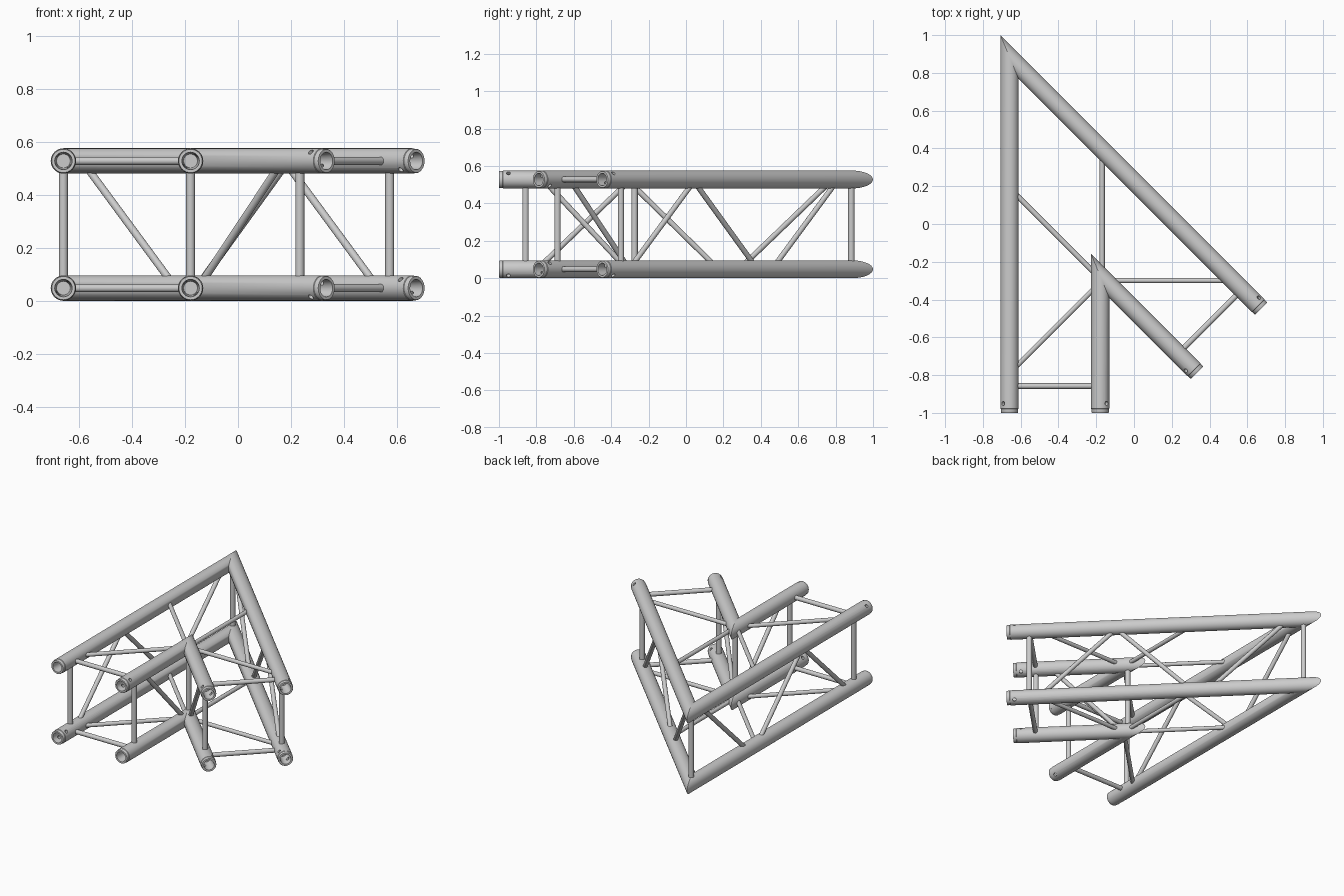
import bpy, bmesh
from math import radians, sin, cos, tan, pi
from mathutils import Matrix, Vector

if "Cube" in bpy.data.objects:
    bpy.data.objects.remove(bpy.data.objects["Cube"], do_unlink=True)

# Main dimensions
R = 0.048                      # chord radius
GAP = 0.48                     # chord spacing
FRONT = -1.0                   # open end of the straight arm
LOW, HIGH = 0.05, 0.53         # chord heights
HALF = radians(22.5)           # half of the corner angle
OUT_X, IN_X = -0.659, -0.659 + GAP
OUT_Y = 0.884
IN_Y = OUT_Y - GAP / tan(HALF)
TIE_Y = -0.858
SIDES = 32

metal = bpy.data.materials.new("Aluminium grey")
metal.use_nodes = True
GREY = (0.6, 0.6, 0.6, 1)
metal.diffuse_color = GREY
metal.node_tree.nodes["Principled BSDF"].inputs["Base Color"].default_value = GREY

# The second arm is the first one reflected in the mitre plane
normal = Vector((cos(HALF), sin(HALF), 0))
apex = Vector((OUT_X, OUT_Y, 0))
REFLECT = Matrix.Translation(apex) @ Matrix.Scale(-1, 4, normal) @ Matrix.Translation(-apex)


def add_object(name, mesh):
    mesh.materials.clear()
    mesh.materials.append(metal)
    mesh.shade_smooth()
    mesh.set_sharp_from_angle(angle=radians(35))
    obj = bpy.data.objects.new(name, mesh)
    bpy.context.collection.objects.link(obj)
    return obj


def to_mesh(name, bm):
    bmesh.ops.recalc_face_normals(bm, faces=bm.faces)
    mesh = bpy.data.meshes.new(name)
    bm.to_mesh(mesh)
    bm.free()
    return mesh


def add_reflection(obj, name):
    mesh = obj.data.copy()
    mesh.transform(REFLECT)
    mesh.flip_normals()
    add_object(name, mesh)


def rod_mesh(name, a, b, radius, sides=16):
    a, b = Vector(a), Vector(b)
    turn = (b - a).to_track_quat('Z', 'Y').to_matrix().to_4x4()
    bm = bmesh.new()
    bmesh.ops.create_cone(bm, cap_ends=True, segments=sides, radius1=radius, radius2=radius,
                          depth=(b - a).length, matrix=Matrix.Translation((a + b) / 2) @ turn)
    return to_mesh(name, bm)


def rod(name, a, b, radius, both=True):
    obj = add_object("straight_arm_" + name if both else name, rod_mesh(name, a, b, radius))
    if both:
        add_reflection(obj, "angled_arm_" + name)


def chord(name, x, y_apex, z, outward, up):
    # Turned profile: socket floor, bore, rim, end collar, then the mitred end
    profile = [(0.026, 0.1), (0.033, 0.0), (R - 0.004, 0.0), (R - 0.002, 0.003),
               (R - 0.002, 0.02), (R, 0.022)]
    bm = bmesh.new()
    angles = [2 * pi * i / SIDES for i in range(SIDES)]
    rings = [[bm.verts.new((x + r * cos(t), FRONT + d, z + r * sin(t))) for t in angles]
             for r, d in profile]
    rings.append([bm.verts.new((x + R * cos(t), y_apex - R * cos(t) / tan(HALF), z + R * sin(t)))
                  for t in angles])
    for a, b in zip(rings, rings[1:]):
        for i in range(SIDES):
            j = (i + 1) % SIDES
            bm.faces.new((a[i], a[j], b[j], b[i]))
    bm.faces.new(rings[0])
    bm.faces.new(rings[-1])
    obj = add_object("straight_arm_" + name, to_mesh(name, bm))

    # Diagonal pin hole through the socket
    offset = Vector((outward, 0, up)) * 0.06
    centre = Vector((x, FRONT + 0.05, z))
    drill = bpy.data.objects.new("pin_drill", rod_mesh("pin_drill", centre - offset, centre + offset, 0.011))
    bpy.context.collection.objects.link(drill)
    drill.hide_render = True
    cut = obj.modifiers.new("pin_hole", 'BOOLEAN')
    cut.operation, cut.solver, cut.object = 'DIFFERENCE', 'EXACT', drill
    graph = bpy.context.evaluated_depsgraph_get()
    drilled = bpy.data.meshes.new_from_object(obj.evaluated_get(graph))
    obj.modifiers.clear()
    obj.data = drilled
    drilled.set_sharp_from_angle(angle=radians(35))
    bpy.data.objects.remove(drill, do_unlink=True)
    add_reflection(obj, "angled_arm_" + name)


# Chords, flat ties and flat diagonals on both levels
for level, z, up in (("lower", LOW, -1), ("upper", HIGH, 1)):
    chord(level + "_outer_chord", OUT_X, OUT_Y, z, -1, up)
    chord(level + "_inner_chord", IN_X, IN_Y, z, 1, up)
    rod(level + "_end_tie", (OUT_X, TIE_Y, z), (IN_X, TIE_Y, z), 0.015)
    rod(level + "_rear_diagonal", (OUT_X, 0.19, z), (IN_X, -0.29, z), 0.0135)
    rod(level + "_front_diagonal", (OUT_X, -0.79, z), (IN_X, -0.31, z), 0.0135)

# Posts near the open ends and at both corners
for name, x, y in (("outer", OUT_X, OUT_Y), ("inner", IN_X, IN_Y)):
    rod(name + "_end_post", (x, TIE_Y, LOW), (x, TIE_Y, HIGH), 0.017)
    rod(name + "_corner_post", (x, y, LOW), (x, y, HIGH), 0.017, both=False)

# Upright zigzag bracing: distance from the corner at the top and at the bottom
for name, x, y, top, bottom in (
        ("outer_rear_brace", OUT_X, OUT_Y, 0.1, 0.6),
        ("outer_middle_brace", OUT_X, OUT_Y, 1.2, 0.71),
        ("outer_front_brace", OUT_X, OUT_Y, 1.18, 1.68),
        ("inner_brace", IN_X, IN_Y, 0.49, 0.04)):
    rod(name, (x, y - top, HIGH), (x, y - bottom, LOW), 0.0145)

# Rest the frame exactly on the ground
for obj in bpy.context.collection.objects:
    if obj.type == 'MESH' and obj.name.startswith(("straight", "angled", "outer", "inner")):
        obj.data.transform(Matrix.Translation((0, 0, R - LOW)))
